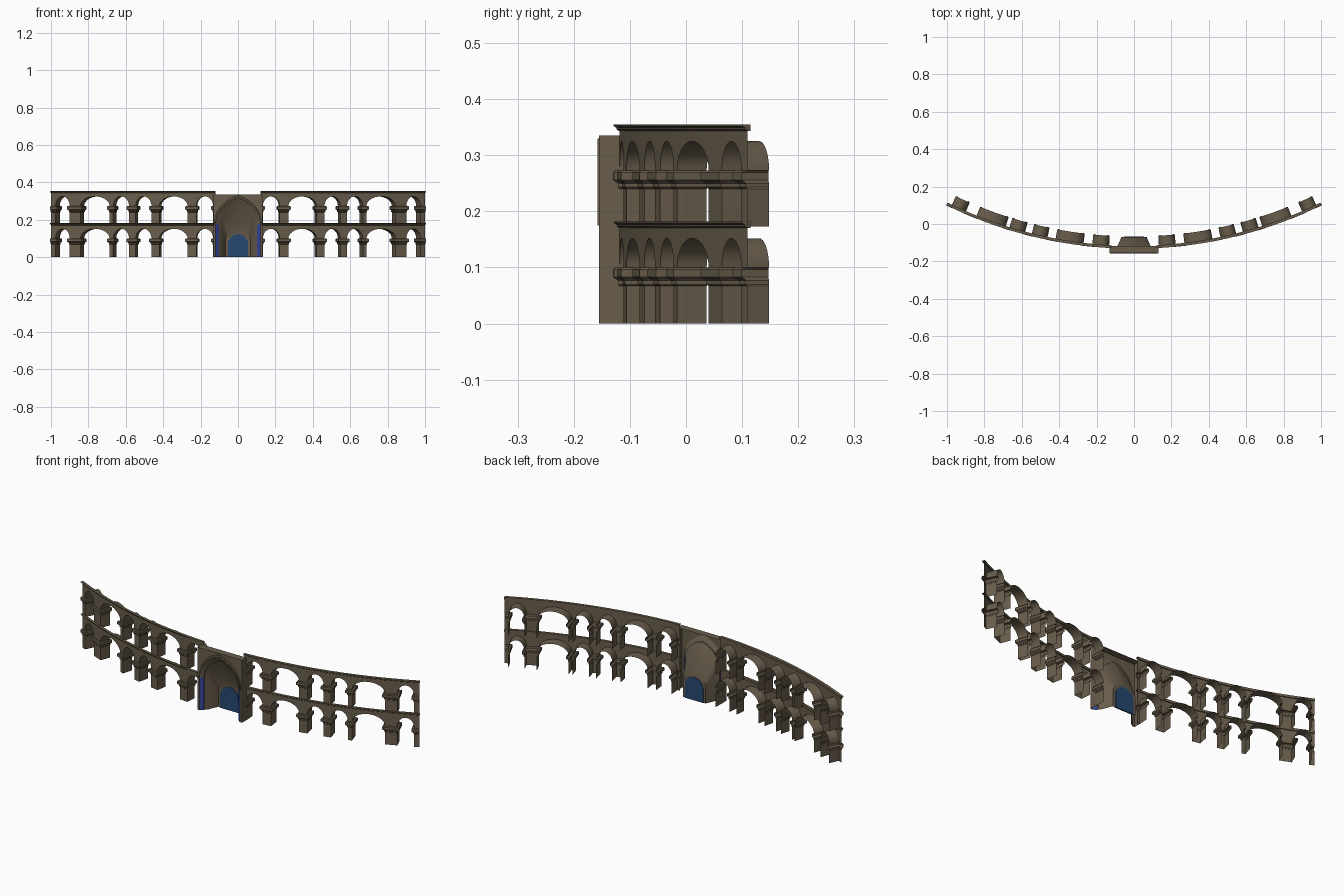
import bpy, bmesh, math

if "Cube" in bpy.data.objects:
    bpy.data.objects.remove(bpy.data.objects["Cube"])

def material(name, rgb):
    m = bpy.data.materials.new(name)
    m.diffuse_color = (*rgb, 1)
    m.use_nodes = True
    m.node_tree.nodes["Principled BSDF"].inputs["Base Color"].default_value = m.diffuse_color
    return m

STONE = material("brown stone", (0.14, 0.11, 0.072))
DOOR = material("door blue", (0.02, 0.065, 0.16))
TRIM = material("trim blue", (0.035, 0.06, 0.33))

R, CY, DEPTH = 2.271, 2.149, 0.055      # wall arc and reveal depth
START, END = 0.12, 1.0                  # wing extent in x
BAYS = [(0.178, 0.045), (0.345, 0.075), (0.505, 0.042),
        (0.625, 0.042), (0.765, 0.078), (0.938, 0.038)]
SPRING, RISE, TOP = 0.10, 0.052, 0.173  # heights within one storey

def bend(x, d, z):
    """Position on the wall arc: x on the front, d behind it."""
    a = math.asin(max(-1, min(1, x / R)))
    r = R - d
    return (r * math.sin(a), CY - r * math.cos(a), z)

def skin(bm, rows, mat=0):
    """Quads between consecutive rows of points."""
    vs = [[bm.verts.new(p) for p in row] for row in rows]
    for a, b in zip(vs, vs[1:]):
        for i in range(len(a) - 1):
            bm.faces.new((a[i], a[i + 1], b[i + 1], b[i])).material_index = mat

def finish(name, bm, mats, smooth=False):
    bmesh.ops.remove_doubles(bm, verts=bm.verts, dist=1e-5)
    bmesh.ops.recalc_face_normals(bm, faces=bm.faces)
    me = bpy.data.meshes.new(name)
    bm.to_mesh(me)
    bm.free()
    ob = bpy.data.objects.new(name, me)
    bpy.context.collection.objects.link(ob)
    for m in mats:
        me.materials.append(m)
    if smooth:
        bpy.context.view_layer.objects.active = ob
        ob.select_set(True)
        bpy.ops.object.shade_smooth_by_angle(angle=math.radians(35))
        ob.select_set(False)
    return ob

def arch_curve(c, a, z, n=16):
    return [(c - a * math.cos(math.pi * i / n), z + RISE * math.sin(math.pi * i / n))
            for i in range(n + 1)]

def facade(base, side, label):
    """Wall face above the springing, with arched vaults behind it."""
    bm = bmesh.new()
    line = [(START, base + SPRING)]
    for c, a in BAYS:
        pts = arch_curve(c, a, base + SPRING)
        line += pts
        skin(bm, [[bend(side * x, d, z) for x, z in pts] for d in (0, DEPTH)])
    line.append((END, base + SPRING))
    skin(bm, [[bend(side * x, 0, z) for x, z in line],
              [bend(side * x, 0, base + TOP) for x, z in line]])
    finish(label + "_arcade", bm, [STONE], True)

# pier section: outward offset and height, ending in a moulded capital
PIER = [(0, 0), (0, 0.067), (0.003, 0.07), (0.003, 0.077), (0.011, 0.083),
        (0.011, 0.096), (0.008, 0.1), (0, 0.1)]

def piers(base, side, label):
    bm = bmesh.new()
    edges = [START] + [e for c, a in BAYS for e in (c - a, c + a)] + [END]
    for l, r in zip(edges[::2], edges[1::2]):
        rows = []
        for o, z in PIER:
            path = []
            if l != START:
                path += [(l - o, DEPTH + o * 0.4), (l - o, -o)]
            else:
                path.append((l, -o))
            if r != END:
                path += [(r + o, -o), (r + o, DEPTH + o * 0.4)]
            else:
                path.append((r, -o))
            rows.append([bend(side * x, d, base + z) for x, d in path])
        skin(bm, rows)
    finish(label + "_piers", bm, [STONE])

def cornice(z, side, label):
    prof = [(0, -0.003), (-0.005, 0), (-0.005, 0.003), (-0.010, 0.006),
            (-0.010, 0.009), (0.005, 0.009), (0.005, -0.003), (0, -0.003)]
    bm = bmesh.new()
    skin(bm, [[bend(side * (START + (END - START) * i / 28), d, z + h) for d, h in prof]
              for i in range(29)])
    finish(label + "_cornice", bm, [STONE])

for side, sname in ((-1, "left"), (1, "right")):
    for base, lname in ((0, "lower"), (TOP, "upper")):
        label = sname + "_" + lname
        facade(base, side, label)
        piers(base, side, label)
        cornice(base + TOP, side, label)

def pointed(hw, spring, apex, y, n=10):
    """Pointed arch outline from left foot to right foot."""
    left = [(-hw, y, 0)]
    for i in range(n + 1):
        t = math.radians(68) * i / n
        x = -hw * (1 - (1 - math.cos(t)) / (1 - math.cos(math.radians(68))))
        left.append((x, y, spring + (apex - spring) * math.sin(t) / math.sin(math.radians(68))))
    return left + [(-x, y, z) for x, y, z in reversed(left[:-1])]

# gate front: slab face around the pointed arch, plus its sides and top
W, H, YF, YB = 0.132, 0.335, -0.155, -0.118
rings = [pointed(0.120, 0.175, 0.315, YF), pointed(0.102, 0.175, 0.288, -0.142),
         pointed(0.102, 0.175, 0.288, -0.136), pointed(0.092, 0.170, 0.268, -0.128),
         pointed(0.068, 0.085, 0.145, -0.070)]
bm = bmesh.new()
outer = rings[0]
skin(bm, [outer[1:-1], [(x, YF, H) for x, y, z in outer[1:-1]]])
for s in (-1, 1):
    skin(bm, [[(s * W, YF, 0), (s * W, YF, H)], [(s * 0.12, YF, 0), (s * 0.12, YF, H)]])
    skin(bm, [[(s * W, YF, 0), (s * W, YF, H)], [(s * W, YB, 0), (s * W, YB, H)]])
skin(bm, [[(-W, YF, H), (W, YF, H)], [(-W, YB, H), (W, YB, H)]])
finish("gate_front", bm, [STONE])

# stepped arch and tapering niche; the splayed outer jambs are blue
bm = bmesh.new()
skin(bm, rings)
bm.faces.new([bm.verts.new(p) for p in rings[-1]])
for f in bm.faces:
    c = f.calc_center_median()
    if c.y < -0.143 and c.z < 0.1:
        f.material_index = 1
finish("gate_niche", bm, [STONE, TRIM], True)

# raised pointed moulding over the arch
bm = bmesh.new()
skin(bm, [pointed(0.120, 0.175, 0.315, YF)[1:-1], pointed(0.121, 0.175, 0.318, YF - 0.003)[1:-1],
          pointed(0.127, 0.175, 0.328, YF - 0.003)[1:-1], pointed(0.128, 0.175, 0.331, YF)[1:-1]])
finish("gate_arch_moulding", bm, [STONE])

# round-topped door set through the back of the niche
bm = bmesh.new()
pts = [(-0.054, 0)] + [(-0.054 * math.cos(math.pi * i / 16), 0.07 + 0.053 * math.sin(math.pi * i / 16))
                       for i in range(17)] + [(0.054, 0)]
face = bm.faces.new([bm.verts.new((x, -0.0745, z)) for x, z in pts])
ext = bmesh.ops.extrude_face_region(bm, geom=[face], use_keep_orig=True)
bmesh.ops.translate(bm, vec=(0, 0.0075, 0),
                    verts=[v for v in ext["geom"] if isinstance(v, bmesh.types.BMVert)])
finish("gate_door", bm, [DOOR])
